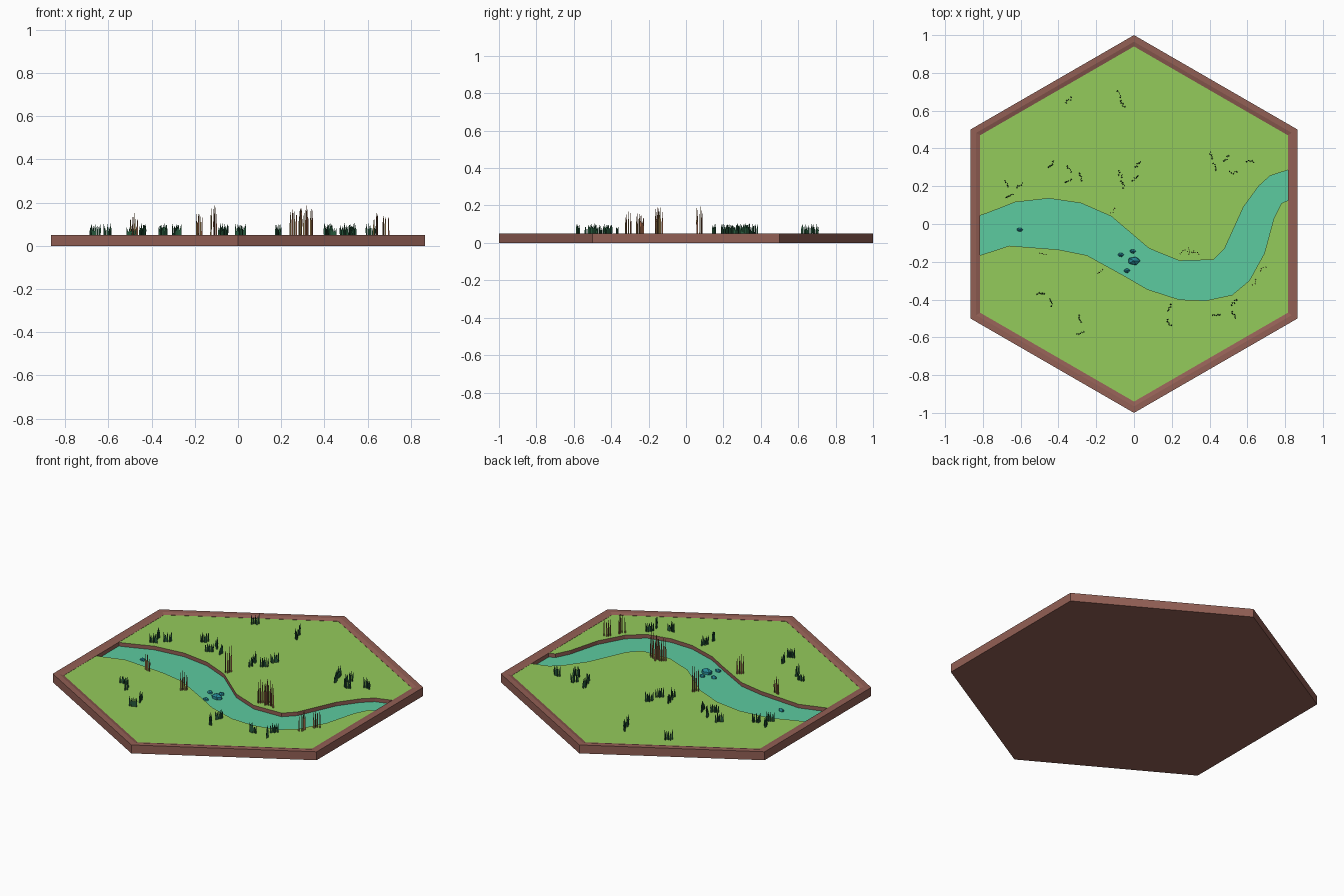
import bpy, bmesh, math, random
from mathutils import Vector, Matrix

if "Cube" in bpy.data.objects:
    bpy.data.objects.remove(bpy.data.objects["Cube"])
random.seed(4)


def mat(name, rgb):
    m = bpy.data.materials.new(name)
    m.diffuse_color = (*rgb, 1)
    m.use_nodes = True
    m.node_tree.nodes["Principled BSDF"].inputs["Base Color"].default_value = m.diffuse_color
    return m


EARTH = mat("brown earth", (0.29, 0.115, 0.09))
GRASS = mat("meadow green", (0.296, 0.597, 0.105))
WATER = mat("river teal", (0.107, 0.597, 0.352))
ROCK = mat("blue stone", (0.02, 0.25, 0.31))
TUFT = mat("dark green", (0.02, 0.10, 0.045))
REED = mat("reed tan", (0.33, 0.21, 0.07))
REED_RED = mat("reed russet", (0.33, 0.12, 0.06))

S3 = math.sqrt(3) / 2
HEX = [(0, 1), (-S3, .5), (-S3, -.5), (0, -1), (S3, -.5), (S3, .5)]
RIM_IN, GROUND, WATER_Z = 0.94, 0.042, 0.02


def finish(bm, name, mats, recalc=True):
    if recalc:
        bmesh.ops.recalc_face_normals(bm, faces=bm.faces)
    me = bpy.data.meshes.new(name)
    bm.to_mesh(me)
    bm.free()
    for m in mats:
        me.materials.append(m)
    ob = bpy.data.objects.new(name, me)
    bpy.context.collection.objects.link(ob)
    return ob


# Hexagonal tray: stacked rings from the bottom, over the rim and down inside
bm = bmesh.new()
rings = [[bm.verts.new((x * r, y * r, z)) for x, y in HEX] for r, z in
         [(1, 0), (1, .05), (.965, .05), (RIM_IN, .043), (RIM_IN, .012)]]
for a, b in zip(rings, rings[1:]):
    for i in range(6):
        j = (i + 1) % 6
        bm.faces.new((a[i], a[j], b[j], b[i]))
bm.faces.new(rings[0])
bm.faces.new(rings[-1])
finish(bm, "tray", [EARTH])

# River banks, west to east
E = S3 * RIM_IN
north = [(-E, .045), (-.77, .06), (-.63, .115), (-.45, .135), (-.28, .11), (-.12, .04),
         (.08, -.13), (.24, -.195), (.42, -.19), (.48, -.13), (.58, .09), (.66, .2),
         (.72, .255), (E, .285)]
south = [(-E, -.165), (-.66, -.115), (-.4, -.135), (-.25, -.165), (-.05, -.275),
         (.07, -.345), (.24, -.4), (.38, -.405), (.52, -.375), (.61, -.3),
         (.69, -.155), (.74, .03), (.78, .11), (E, .125)]


def slab(name, outline, z0, z1, top, side):
    bm = bmesh.new()
    f = bm.faces.new([bm.verts.new((x, y, z0)) for x, y in outline])
    g = bmesh.ops.extrude_face_region(bm, geom=[f])["geom"]
    bmesh.ops.translate(bm, verts=[v for v in g if isinstance(v, bmesh.types.BMVert)],
                        vec=(0, 0, z1 - z0))
    bmesh.ops.recalc_face_normals(bm, faces=bm.faces)
    for f in bm.faces:
        f.material_index = 0 if f.normal.z > .5 else 1
    return finish(bm, name, [top, side])


corner = [(x * RIM_IN, y * RIM_IN) for x, y in HEX]
slab("north_meadow", north + [corner[5], corner[0], corner[1]], .012, GROUND, GRASS, EARTH)
slab("south_meadow", south + [corner[4], corner[3], corner[2]], .012, GROUND, GRASS, EARTH)
slab("river", north + south[::-1], .012, WATER_Z, WATER, WATER)

# Stones in the water
for i, (x, y, rx, ry, h) in enumerate([(0, -.195, .036, .024, .032), (-.07, -.163, .018, .012, .018),
                                       (-.006, -.145, .018, .012, .018), (-.038, -.247, .018, .013, .018),
                                       (-.605, -.03, .018, .012, .018)]):
    bm = bmesh.new()
    bmesh.ops.create_icosphere(bm, subdivisions=1, radius=1)
    for v in bm.verts:
        v.co *= random.uniform(.92, 1.08)
    bmesh.ops.transform(bm, verts=bm.verts, matrix=Matrix.Translation((x, y, WATER_Z))
                        @ Matrix.Diagonal((rx, ry, h, 1)))
    bmesh.ops.delete(bm, geom=[v for v in bm.verts if v.co.z < .003], context='VERTS')
    finish(bm, f"stone_{i + 1}", [ROCK])


def blade(bm, x, y, z, h, r, lean, idx=0):
    """One thin three-sided blade, slightly leaning, tapering to a point."""
    a0 = random.uniform(0, 2)
    base = [bm.verts.new((x + r * math.cos(a0 + k * 2.0944), y + r * math.sin(a0 + k * 2.0944), z))
            for k in range(3)]
    mid = [bm.verts.new(Vector(v.co) + Vector((lean[0] * .3, lean[1] * .3, h * .55))) for v in base]
    tip = bm.verts.new((x + lean[0], y + lean[1], z + h))
    for k in range(3):
        j = (k + 1) % 3
        bm.faces.new((base[k], base[j], mid[j], mid[k])).material_index = idx
        bm.faces.new((mid[k], mid[j], tip)).material_index = idx


# Grass tufts: x, y, direction of the row in degrees
tufts = [(-.345, .655, 35), (-.075, .69, -65), (-.06, .635, -65), (-.44, .315, 35), (-.345, .29, -50),
         (-.285, .247, -60), (-.345, .225, 35), (-.67, .215, -65), (-.605, .204, 40), (-.658, .15, 20),
         (-.075, .263, -60), (.02, .315, 35), (.005, .24, 45), (-.06, .21, -65), (.408, .363, -65),
         (.43, .305, -65), (.488, .347, 45), (.525, .273, 5), (.615, .33, -10), (-.493, -.369, -5),
         (-.44, -.416, -65), (-.285, -.5, -60), (-.285, -.576, 30), (.186, -.443, 45),
         (.186, -.522, -55), (.435, -.48, 0), (.53, -.416, 40), (.53, -.48, -60)]
bm = bmesh.new()
for x, y, deg in tufts:
    d = Vector((math.cos(math.radians(deg)), math.sin(math.radians(deg))))
    n = Vector((-d.y, d.x))
    for k in range(5):
        p = Vector((x, y)) + d * (k - 2) * .009 + n * random.uniform(-.007, .007)
        blade(bm, p.x, p.y, GROUND - .004, random.uniform(.045, .068), .005,
              d * (k - 2) * .002 + n * random.uniform(-.003, .003))
finish(bm, "grass_tufts", [TUFT])

# Reeds along the banks: x, y, row direction, tallest height
reeds = [(-.483, -.163, -15, .125), (-.18, -.252, 45, .125), (-.11, .068, 45, .16), (.255, -.145, 30, .16),
         (.288, -.143, 90, .16), (.3, -.15, -10, .16), (.33, -.15, -30, .155), (.638, -.31, 70, .13),
         (.683, -.237, 50, .13)]
bm = bmesh.new()
for x, y, deg, h in reeds:
    d = Vector((math.cos(math.radians(deg)), math.sin(math.radians(deg))))
    n = Vector((-d.y, d.x))
    for k in range(4):
        p = Vector((x, y)) + d * (k - 1.5) * .011 + n * random.uniform(-.006, .006)
        blade(bm, p.x, p.y, GROUND - .02, h * random.uniform(.72, 1) + .02, .0042,
              n * random.uniform(-.004, .004), k % 2)
finish(bm, "reeds", [REED, REED_RED])
